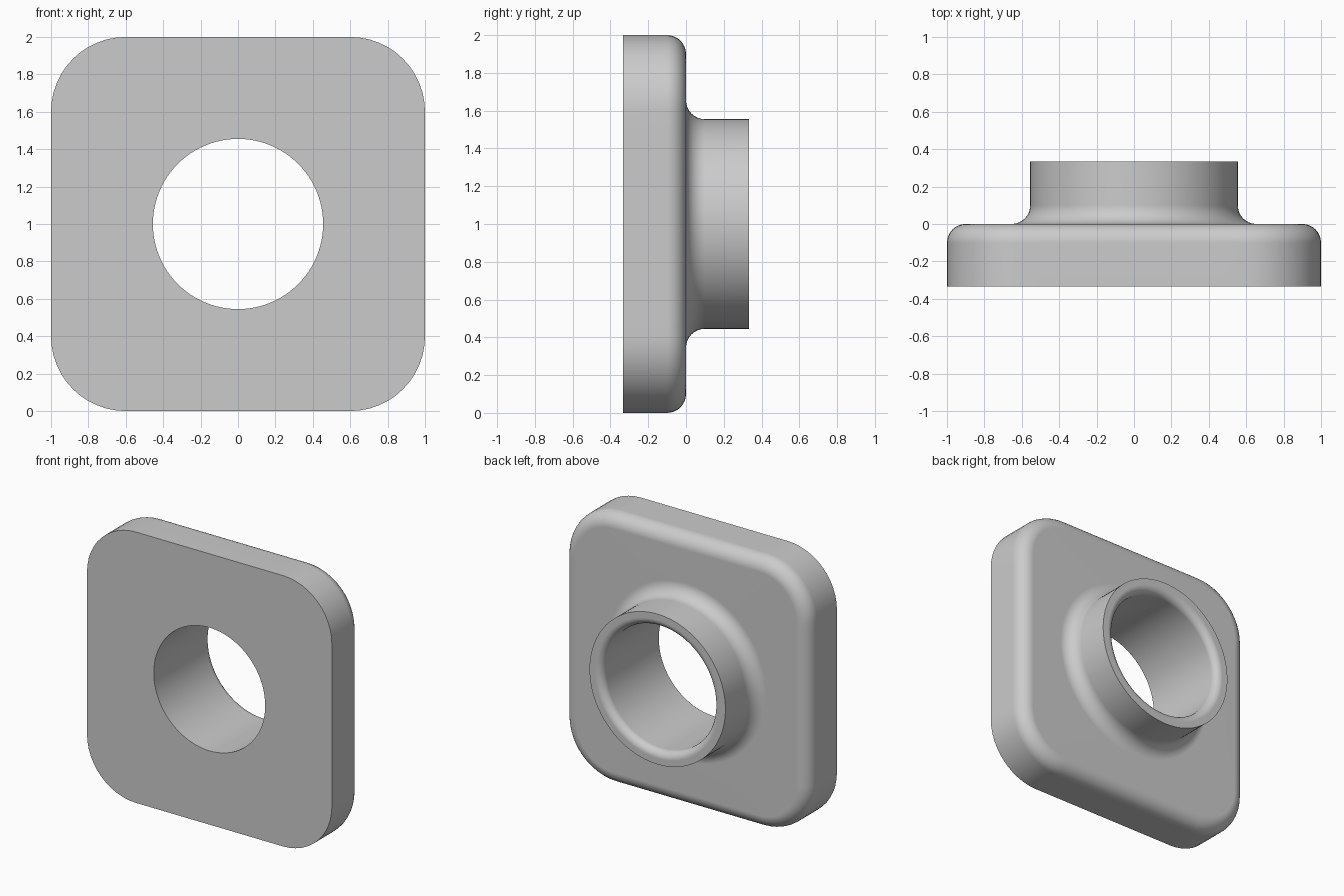
import bpy, bmesh, math

if "Cube" in bpy.data.objects:
    bpy.data.objects.remove(bpy.data.objects["Cube"])

ARC, STRAIGHT, N = 12, 12, 96   # segments per corner, per side, per ring
FRONT, BACK = -0.333, 0.333
PLATE_FILLET, RIM_FILLET = 0.1, 0.055
STEPS = 8


def circle(r, y):
    """Ring whose points line up by index with the plate outline."""
    angles = [math.radians(22.5 + 360 * i / N) for i in range(N)]
    return [(r * math.cos(a), y, 1 + r * math.sin(a)) for a in angles]


def outline(inset, y):
    """Rounded square ring, half width 1, corner radius 0.4."""
    r, pts = 0.4 - inset, []
    for q in range(4):
        ca, sa = round(math.cos(q * math.pi / 2)), round(math.sin(q * math.pi / 2))
        corner = [(0.6 + r * math.cos(t), 0.6 + r * math.sin(t))
                  for t in (math.pi / 2 * i / ARC for i in range(ARC + 1))]
        side = [(0.6 - 1.2 * i / STRAIGHT, 0.6 + r) for i in range(1, STRAIGHT)]
        pts += [(x * ca - z * sa, y, 1 + x * sa + z * ca) for x, z in corner + side]
    return pts


arc = [(math.sin(t), math.cos(t)) for t in (math.pi / 2 * i / STEPS for i in range(STEPS + 1))]

# Cross-section rings: front face, plate side, rounded back edge
rings = [circle(0.455, FRONT), outline(0, FRONT)]
f = PLATE_FILLET
rings += [outline(f * (1 - c), -f + f * s) for s, c in arc]
# Concave fillet into the collar
rings += [circle(0.655 - 0.1 * s, 0.1 - 0.1 * c) for s, c in arc]
# Collar rim and rounded bore edge
rings.append(circle(0.555, BACK))
f = RIM_FILLET
rings += [circle(0.455 + f * (1 - s), BACK - f + f * c) for s, c in arc]

# Bridge neighbouring rings; the last closes to the first as the bore
bm = bmesh.new()
loops = [[bm.verts.new(p) for p in ring] for ring in rings]
for a, b in zip(loops, loops[1:] + loops[:1]):
    for i in range(N):
        j = (i + 1) % N
        bm.faces.new((a[i], a[j], b[j], b[i]))
bmesh.ops.recalc_face_normals(bm, faces=bm.faces)
mesh = bpy.data.meshes.new("collared_plate")
bm.to_mesh(mesh)
bm.free()

plate = bpy.data.objects.new("collared_plate", mesh)
bpy.context.collection.objects.link(plate)
grey = bpy.data.materials.new("plain grey")
grey.diffuse_color = (0.6, 0.6, 0.6, 1)
grey.use_nodes = True
grey.node_tree.nodes["Principled BSDF"].inputs["Base Color"].default_value = grey.diffuse_color
mesh.materials.append(grey)

# Smooth rounds, crisp edges and flat-looking faces
bpy.context.view_layer.objects.active = plate
plate.select_set(True)
bpy.ops.object.shade_smooth_by_angle(angle=math.radians(30))
weighted = plate.modifiers.new("weighted_normals", 'WEIGHTED_NORMAL')
weighted.keep_sharp = True
